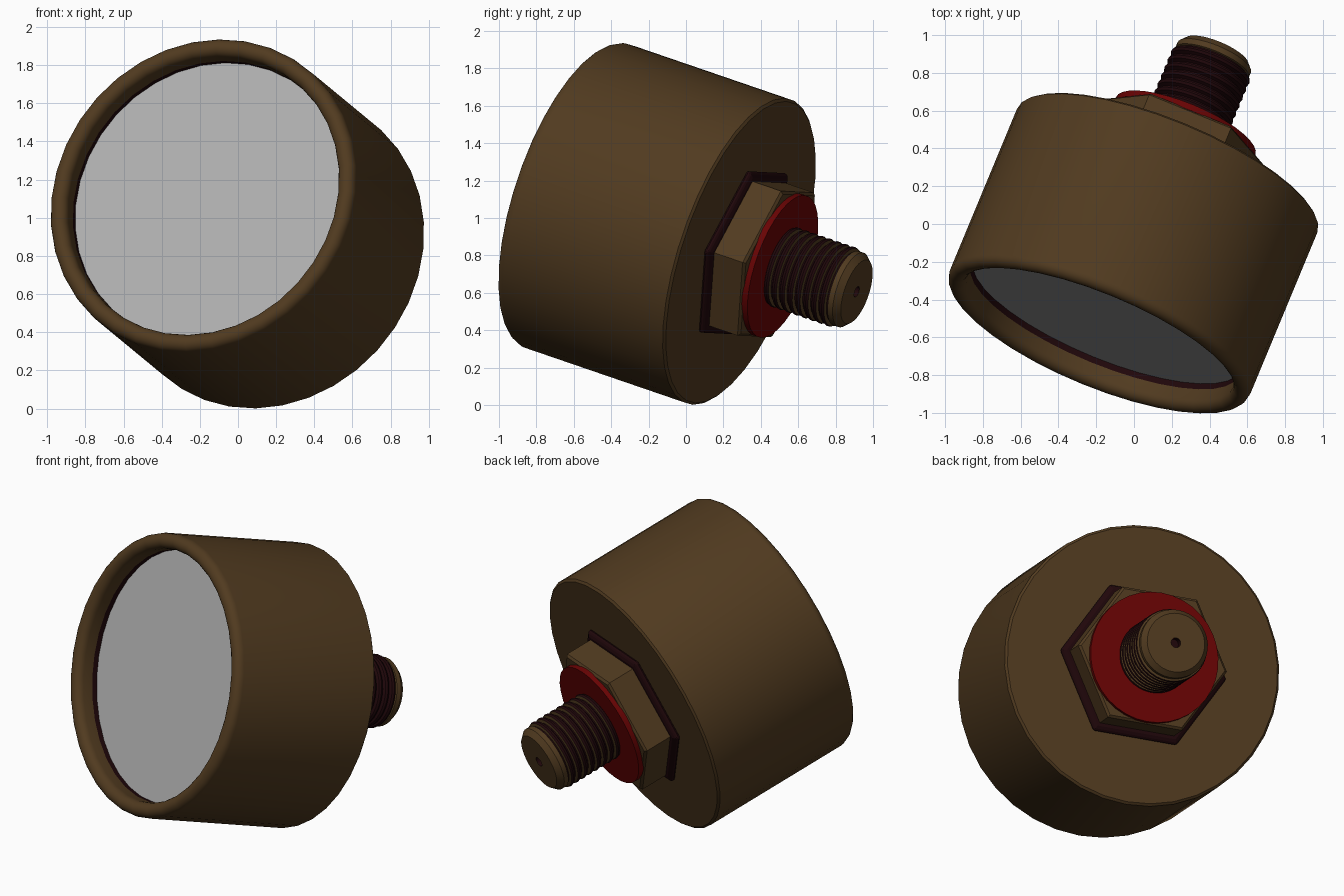
import bpy, bmesh, math
from mathutils import Matrix, Vector

cube = bpy.data.objects.get("Cube")
if cube:
    bpy.data.objects.remove(cube, do_unlink=True)


def material(name, rgb):
    m = bpy.data.materials.new(name)
    m.use_nodes = True
    colour = (*rgb, 1.0)
    m.diffuse_color = colour
    m.node_tree.nodes["Principled BSDF"].inputs["Base Color"].default_value = colour
    return m


brown = material("bronze_brown", (0.082, 0.043, 0.014))
maroon = material("dark_maroon", (0.014, 0.002, 0.003))
red = material("washer_red", (0.14, 0.001, 0.001))
grey = material("light_grey", (0.43, 0.43, 0.43))

# Tilted frame: local z runs along the body axis, local origin is the back face centre
axis = Vector((0.366, 0.881, -0.302)).normalized()
side = Vector((0.49, -0.20, 0.01))
side = (side - axis * side.dot(axis)).normalized()
up = axis.cross(side)
frame = Matrix((side, up, axis)).transposed().to_4x4()
frame.translation = (0.18, 0.293, 0.817)


def lathe(name, profile, mats, seg=36, smooth=True, rule=None):
    """Revolve (radius, height) points about the local z axis."""
    bm = bmesh.new()
    rings = []
    for r, h in profile:
        if r == 0:
            rings.append([bm.verts.new((0, 0, h))] * seg)
        else:
            rings.append([bm.verts.new((r * math.cos(a), r * math.sin(a), h))
                          for a in (math.tau * j / seg for j in range(seg))])
    for lo, hi in zip(rings, rings[1:]):
        for j in range(seg):
            k = (j + 1) % seg
            corners = list(dict.fromkeys((lo[j], lo[k], hi[k], hi[j])))
            bm.faces.new(corners)
    bm.normal_update()
    if rule:
        for f in bm.faces:
            f.material_index = rule(f)
    mesh = bpy.data.meshes.new(name)
    bm.to_mesh(mesh)
    bm.free()
    for m in mats:
        mesh.materials.append(m)
    obj = bpy.data.objects.new(name, mesh)
    bpy.context.collection.objects.link(obj)
    obj.matrix_world = frame
    if smooth:
        bpy.ops.object.select_all(action='DESELECT')
        obj.select_set(True)
        bpy.context.view_layer.objects.active = obj
        bpy.ops.object.shade_smooth_by_angle(angle=math.radians(35))
    return obj


# Drum body with rounded front lip and a small chamfer at the back
R, LIP, FRONT = 0.86, 0.0475, -0.98
INNER, SEAL, FACE = R - 2 * LIP, -0.915, -0.882
lip = [(R - LIP - LIP * math.cos(a), FRONT - 0.048 * math.sin(a))
       for a in (math.pi * i / 10 for i in range(11))]
lathe("drum_body", [(INNER, SEAL)] + lip + [(R, -0.012), (R - 0.014, 0), (0, 0)], [brown])

# Recessed front disc and the dark seal around it
lathe("front_seal", [(INNER, FACE), (INNER, SEAL)], [maroon])
lathe("front_disc", [(0, FACE), (INNER, FACE)], [grey])

# Sealant under the hexagon, with softened corners
sealant = lathe("nut_sealant", [(0, 0), (0.522, 0), (0.522, 0.025), (0.49, 0.04), (0, 0.04)],
                [maroon], seg=6, smooth=False)
bevel = sealant.modifiers.new("soft_corners", 'BEVEL')
bevel.width = 0.02
bevel.segments = 2

# Hexagonal nut and red washer
lathe("hex_nut", [(0, 0.02), (0.468, 0.02), (0.468, 0.212), (0.452, 0.225), (0, 0.225)],
      [brown], seg=6, smooth=False)
lathe("red_washer", [(0, 0.22), (0.40, 0.22), (0.40, 0.255), (0, 0.255)], [red])

# Threaded stud: repeated ridges, bare metal on the steep flanks facing the tip
PITCH, START, TURNS = 0.048, 0.25, 8
RIDGE = [(0.2, 0), (0.219, 0.2), (0.224, 0.5), (0.219, 0.75), (0.2, 0.85)]
END = START + TURNS * PITCH
thread = [(r, START + (i + h) * PITCH) for i in range(TURNS) for r, h in RIDGE]
thread.append((0.2, END))
lathe("stud_thread", thread, [maroon, brown], rule=lambda f: int(f.normal.z > 0.8))

# Chamfered stud tip with a small bore
TIP, BORE = 0.704, 0.03
lathe("stud_tip", [(0.2, END), (0.21, END + 0.005), (0.21, 0.67), (0.18, TIP), (BORE, TIP)],
      [brown])
lathe("stud_bore", [(BORE, TIP), (BORE, TIP - 0.05), (0, TIP - 0.05)], [maroon], seg=16)
